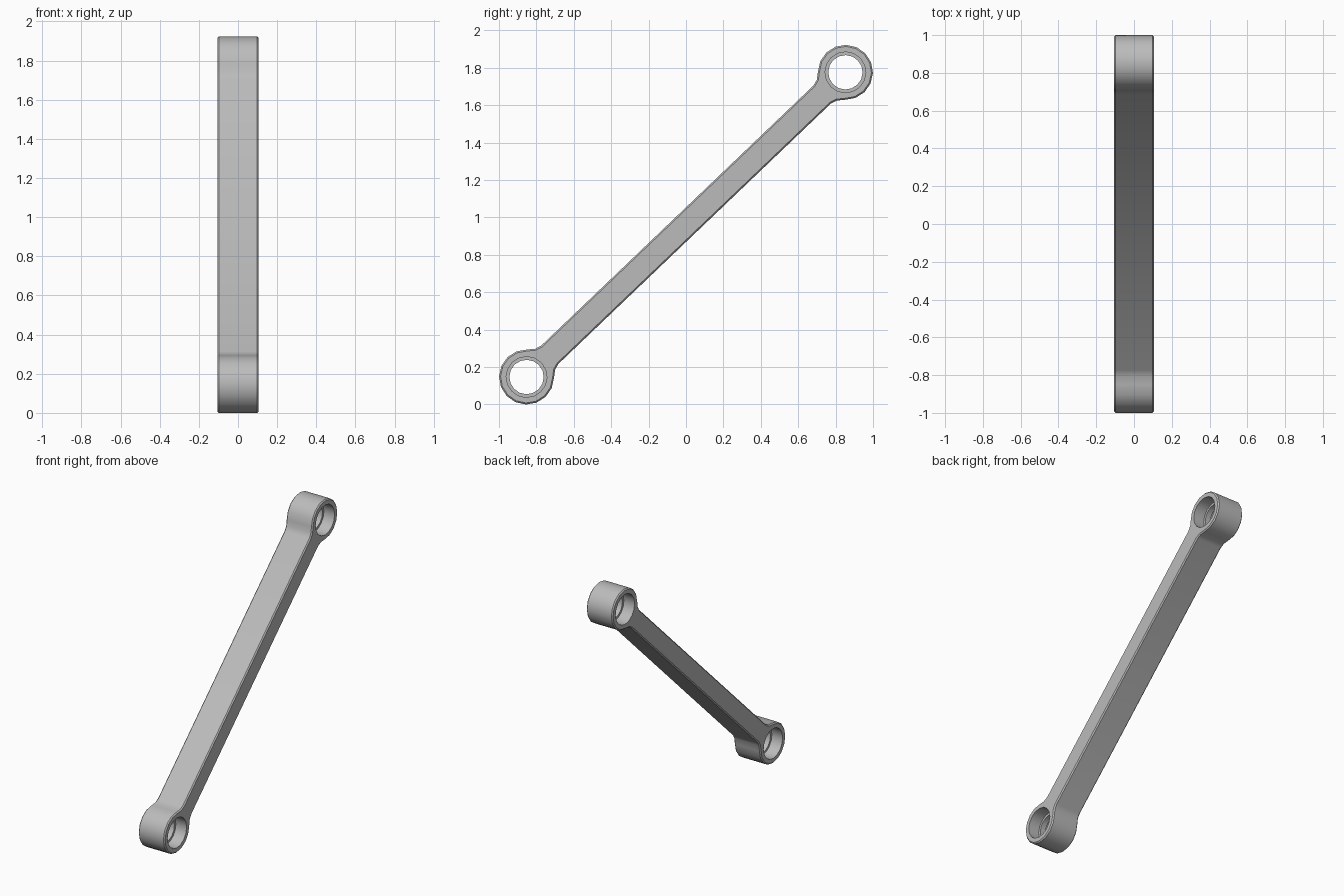
import bpy, bmesh
from math import sin, cos, pi, radians, atan2
from mathutils import Matrix, Vector

cube = bpy.data.objects.get("Cube")
if cube:
    bpy.data.objects.remove(cube)

HALF_SPAN = 1.179        # arm centre to eye centre
EYE_R, BORE_R, LIP_R = 0.147, 0.109, 0.092
HALF_WIDTH, HALF_BAR, LIP = 0.106, 0.067, 0.02
TILT = atan2(1.63, 1.706)
SIDES = 16

metal = bpy.data.materials.new("grey_metal")
metal.use_nodes = True
GREY = (0.5, 0.5, 0.5, 1)
metal.diffuse_color = GREY
metal.node_tree.nodes["Principled BSDF"].inputs["Base Color"].default_value = GREY


def make_object(name, bm):
    bmesh.ops.recalc_face_normals(bm, faces=bm.faces)
    mesh = bpy.data.meshes.new(name)
    bm.to_mesh(mesh)
    bm.free()
    mesh.materials.append(metal)
    ob = bpy.data.objects.new(name, mesh)
    bpy.context.collection.objects.link(ob)
    return ob


# Outline of one end: fillet, round eye, fillet; the other end is its half turn
fillet = [(0.172, HALF_BAR), (0.138, 0.077)]
eye = [(EYE_R * cos(a), EYE_R * sin(a))
       for a in (radians(45) + 2 * pi * i / SIDES for i in range(13))]
end = fillet + eye + [(t, -n) for t, n in reversed(fillet)]
end = [(t - HALF_SPAN, n) for t, n in end]
outline = end + [(-t, -n) for t, n in end]

# Arm: extruded outline with chamfered rims
bm = bmesh.new()
face = bm.faces.new([bm.verts.new((-HALF_WIDTH, t, n)) for t, n in outline])
new = bmesh.ops.extrude_face_region(bm, geom=[face], use_keep_orig=True)["geom"]
bmesh.ops.translate(bm, verts=[v for v in new if isinstance(v, bmesh.types.BMVert)],
                    vec=(2 * HALF_WIDTH, 0, 0))
rims = [e for e in bm.edges if abs(e.verts[0].co.x - e.verts[1].co.x) < 1e-5]
bmesh.ops.bevel(bm, geom=rims, offset=0.008, segments=1, affect='EDGES')
arm = make_object("link_arm", bm)


# Stepped bore cutter: wide pockets from both sides, narrow through the lip
def bore_cutter(name, t):
    profile = [(-0.2, BORE_R), (-LIP, BORE_R), (-LIP, LIP_R),
               (LIP, LIP_R), (LIP, BORE_R), (0.2, BORE_R)]
    bm = bmesh.new()
    rings = [[bm.verts.new((x, t + r * cos(2 * pi * i / SIDES), r * sin(2 * pi * i / SIDES)))
              for i in range(SIDES)] for x, r in profile]
    for a, b in zip(rings, rings[1:]):
        for i in range(SIDES):
            j = (i + 1) % SIDES
            bm.faces.new((a[i], a[j], b[j], b[i]))
    bm.faces.new(rings[0])
    bm.faces.new(rings[-1])
    ob = make_object(name, bm)
    ob.hide_render = True
    return ob


cutters = [bore_cutter("lower_bore_cutter", -HALF_SPAN),
           bore_cutter("upper_bore_cutter", HALF_SPAN)]
bpy.context.view_layer.objects.active = arm
arm.select_set(True)
for cutter in cutters:
    mod = arm.modifiers.new("bore", 'BOOLEAN')
    mod.object = cutter
    mod.operation = 'DIFFERENCE'
    mod.solver = 'EXACT'
    bpy.ops.object.modifier_apply(modifier=mod.name)
    bpy.data.objects.remove(cutter)

# Tilt the arm, stand it on the ground and shade it
arm.data.transform(Matrix.Rotation(TILT, 4, 'X'))
low = min(v.co.z for v in arm.data.vertices)
arm.data.transform(Matrix.Translation(Vector((0, 0, -low))))
bpy.ops.object.shade_smooth_by_angle(angle=radians(30))
